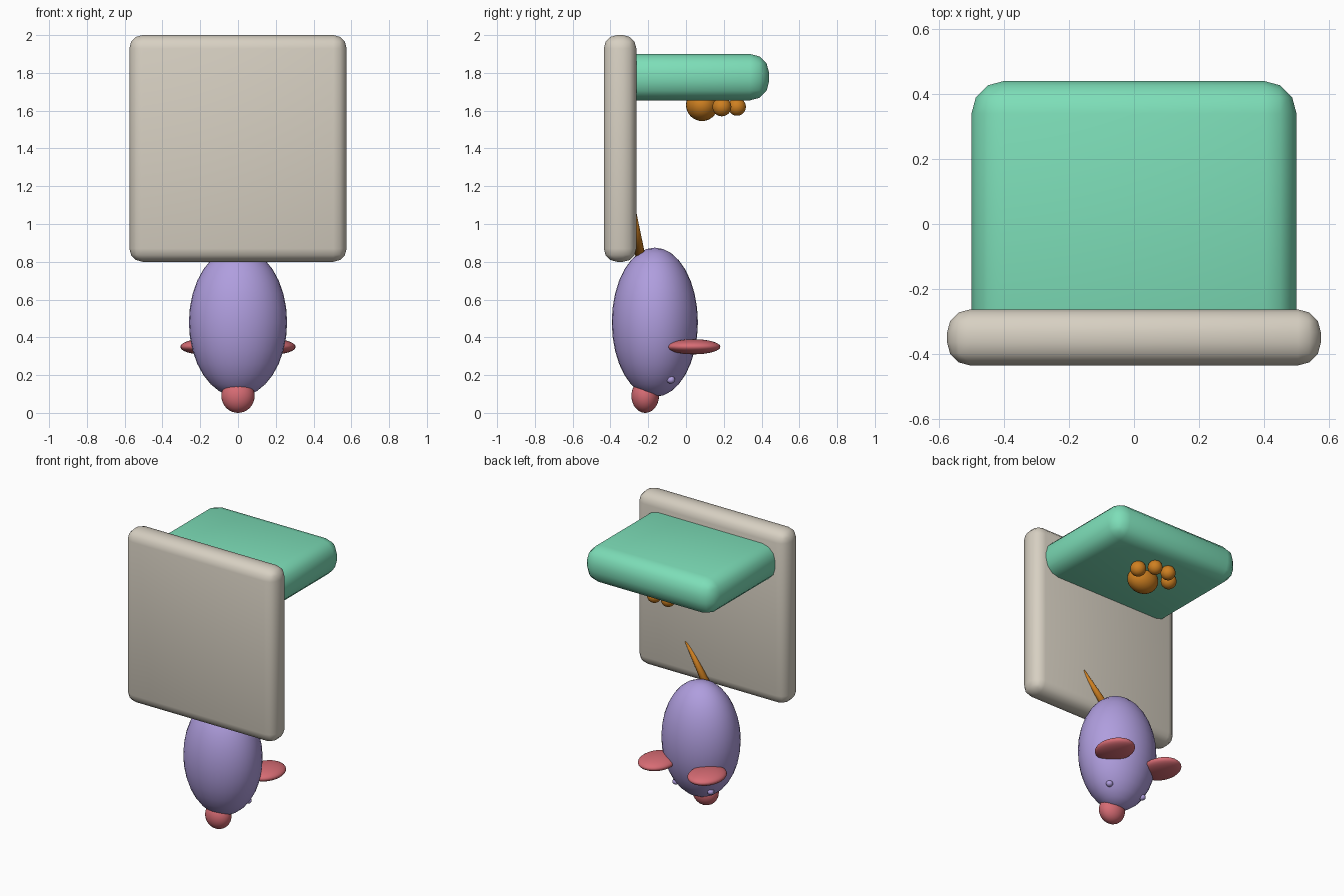
import bpy
from mathutils import Vector

if "Cube" in bpy.data.objects:
    bpy.data.objects.remove(bpy.data.objects["Cube"])


def material(name, rgb):
    m = bpy.data.materials.new(name)
    m.diffuse_color = (*rgb, 1)
    m.use_nodes = True
    m.node_tree.nodes["Principled BSDF"].inputs["Base Color"].default_value = m.diffuse_color
    return m


CREAM = material("cream", (0.68, 0.63, 0.54))
GREEN = material("mint green", (0.205, 0.73, 0.48))
PURPLE = material("lavender", (0.43, 0.34, 0.73))
RED = material("rose red", (0.68, 0.15, 0.175))
ORANGE = material("orange brown", (0.62, 0.215, 0.015))


def finish(name, mat):
    ob = bpy.context.object
    ob.name = name
    ob.data.materials.append(mat)
    bpy.ops.object.shade_smooth()
    return ob


def rounded_box(name, lo, hi, bevel, mat):
    lo, hi = Vector(lo), Vector(hi)
    bpy.ops.mesh.primitive_cube_add(size=1, location=(lo + hi) / 2)
    ob = bpy.context.object
    ob.scale = hi - lo
    bpy.ops.object.transform_apply(location=False, rotation=False, scale=True)
    finish(name, mat)
    mod = ob.modifiers.new("rounding", 'BEVEL')
    mod.width, mod.segments = bevel, 3


def ellipsoid(name, center, radii, mat):
    bpy.ops.mesh.primitive_uv_sphere_add(segments=32, ring_count=16, location=center)
    bpy.context.object.scale = radii
    bpy.ops.object.transform_apply(location=False, rotation=False, scale=True)
    return finish(name, mat)


# Upright panel and the cushion-like shelf behind it
rounded_box("panel", (-0.575, -0.435, 0.8), (0.575, -0.263, 2.0), 0.07, CREAM)
rounded_box("shelf", (-0.5, -0.41, 1.655), (0.5, 0.44, 1.9), 0.1, GREEN)

# Upside-down mouse: body and nose
ellipsoid("body", (0, -0.165, 0.48), (0.26, 0.228, 0.395), PURPLE)
ellipsoid("nose", (0, -0.216, 0.09), (0.088, 0.073, 0.09), RED)

# Ears and eyes on both sides
for side, s in (("left", -1), ("right", 1)):
    ellipsoid(side + "_ear", (0.19 * s, 0.04, 0.35), (0.115, 0.142, 0.04), RED)
    ellipsoid(side + "_eye", (0.134 * s, -0.08, 0.175), (0.022, 0.022, 0.02), PURPLE)

# Tapered tail leaning into the panel
base, tip = Vector((-0.02, -0.235, 0.78)), Vector((0.24, -0.283, 1.13))
bpy.ops.mesh.primitive_cone_add(vertices=24, radius1=0.03, radius2=0.006,
                                depth=(tip - base).length, location=(base + tip) / 2)
bpy.context.object.rotation_euler = (tip - base).to_track_quat('Z', 'Y').to_euler()
finish("tail", ORANGE)

# Paw print under the shelf: one pad and four toes
ellipsoid("paw_pad", (0, 0.085, 1.63), (0.105, 0.085, 0.085), ORANGE)
for side, s in (("left", -1), ("right", 1)):
    ellipsoid(side + "_outer_toe", (0.125 * s, 0.19, 1.62), (0.05, 0.05, 0.05), ORANGE)
    ellipsoid(side + "_inner_toe", (0.053 * s, 0.27, 1.62), (0.047, 0.047, 0.047), ORANGE)
